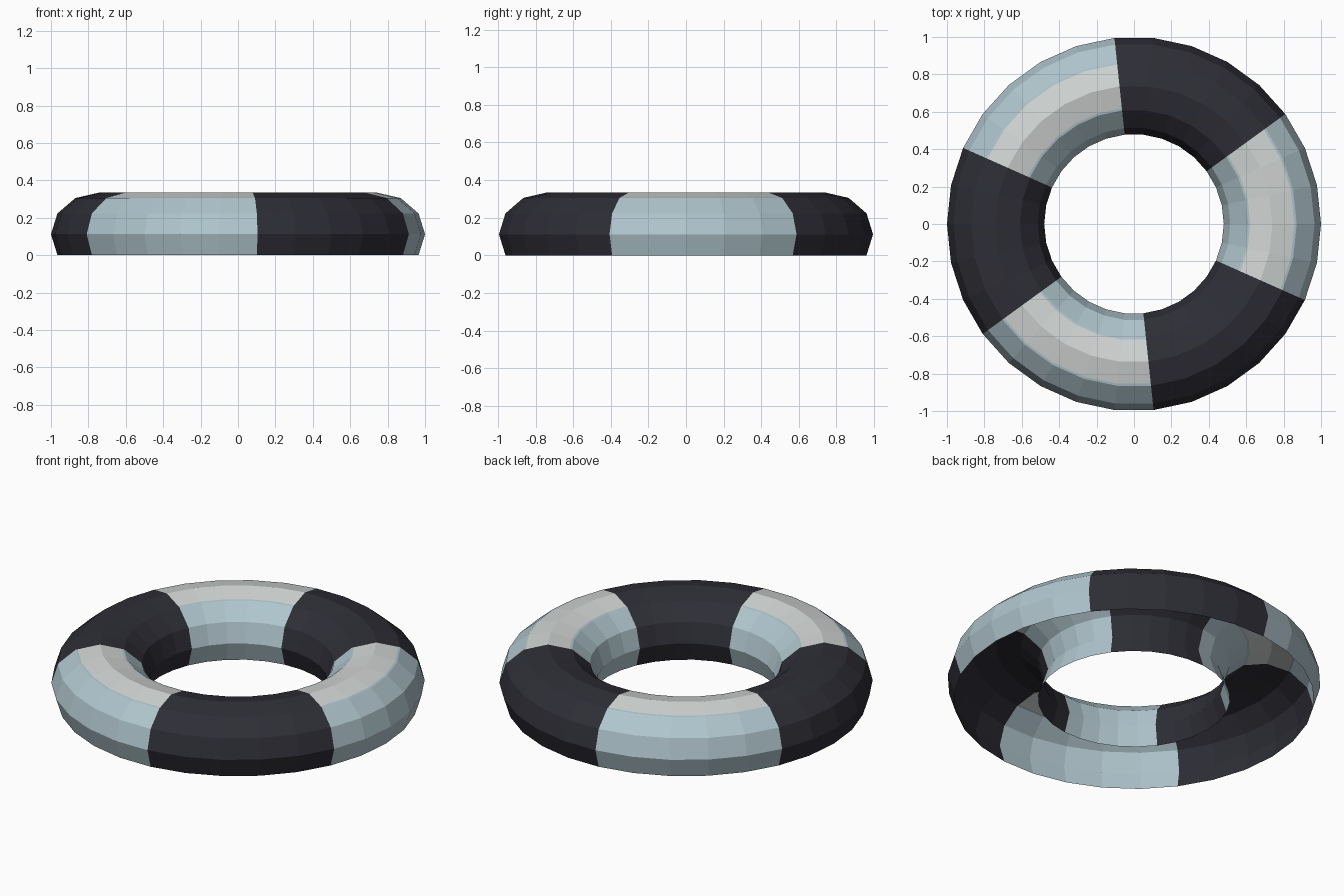
import bpy, bmesh, math

if "Cube" in bpy.data.objects:
    bpy.data.objects.remove(bpy.data.objects["Cube"])

SIDES = 30

def material(name, rgb):
    m = bpy.data.materials.new(name)
    m.diffuse_color = (*rgb, 1)
    m.use_nodes = True
    m.node_tree.nodes["Principled BSDF"].inputs["Base Color"].default_value = m.diffuse_color
    return m

# Ring cross-section (radius, height), open underneath
def section(deg):
    a = math.radians(deg)
    return (0.74 + 0.26 * math.cos(a), 0.1117 + 0.2233 * math.sin(a))

def between(p, q, t):
    return tuple(a + (b - a) * t for a, b in zip(p, q))

profile = [section(d) for d in range(-30, 211, 30)]
# Extra loops edging the pale top band
outer_edge = between(profile[3], profile[4], 0.09)
inner_edge = between(profile[5], profile[4], 0.09)
profile = profile[:4] + [outer_edge, profile[4], inner_edge] + profile[5:]

bm = bmesh.new()
rings = []
for i in range(SIDES):
    a = math.tau * i / SIDES
    rings.append([bm.verts.new((r * math.cos(a), r * math.sin(a), z)) for r, z in profile])

for i in range(SIDES):
    a, b = rings[i], rings[(i + 1) % SIDES]
    dark = ((i - 3) // 5) % 2 == 0      # six alternating 60 degree panels
    for j in range(len(profile) - 1):
        f = bm.faces.new((a[j], b[j], b[j + 1], a[j + 1]))
        f.material_index = 0 if dark else (2 if j in (4, 5) else 1)

mesh = bpy.data.meshes.new("striped_ring")
bm.to_mesh(mesh)
bm.free()
mesh.materials.append(material("dark_charcoal", (0.027, 0.027, 0.037)))
mesh.materials.append(material("pale_blue", (0.43, 0.56, 0.61)))
mesh.materials.append(material("pale_grey", (0.64, 0.67, 0.66)))
bpy.context.collection.objects.link(bpy.data.objects.new("striped_ring", mesh))
